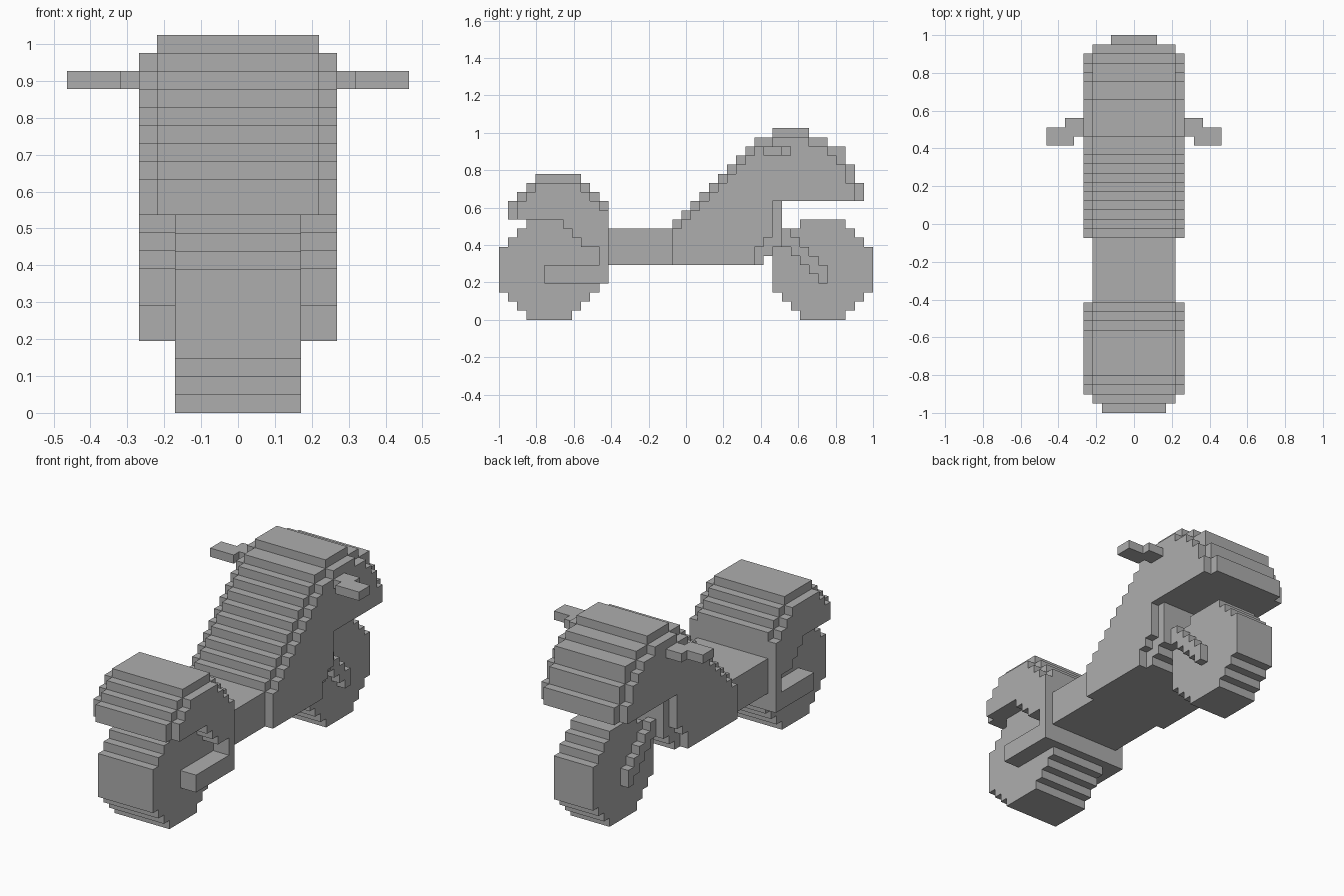
import bpy, bmesh

if "Cube" in bpy.data.objects:
    bpy.data.objects.remove(bpy.data.objects["Cube"])

V = 2 / 41  # one block of the model

grey = bpy.data.materials.new("light grey")
grey.diffuse_color = (0.42, 0.42, 0.42, 1)
grey.use_nodes = True
grey.node_tree.nodes["Principled BSDF"].inputs["Base Color"].default_value = grey.diffuse_color


def columns(runs):
    """Turn (count, bottom, top) runs into one (bottom, top) pair per block column."""
    return [(b, t) for n, b, t in runs for _ in range(n)]


def outline(start, cols):
    """Stepped side outline around neighbouring columns, without redundant points."""
    raw = []
    for k, (b, t) in enumerate(cols):
        raw += [(start + k, t), (start + k + 1, t)]
    for k, (b, t) in reversed(list(enumerate(cols))):
        raw += [(start + k + 1, b), (start + k, b)]
    pts = [p for k, p in enumerate(raw) if p != raw[k - 1]]
    keep = []
    for k, p in enumerate(pts):
        a, c = pts[k - 1], pts[(k + 1) % len(pts)]
        if not (a[0] == p[0] == c[0] or a[1] == p[1] == c[1]):
            keep.append(p)
    return keep


def build(name, start, runs, spans):
    """Extrude a stepped side profile across each x span (in blocks)."""
    bm = bmesh.new()
    pts = outline(start, columns(runs))
    for x0, x1 in spans:
        face = bm.faces.new([bm.verts.new((x0 * V, i * V - 1, k * V)) for i, k in pts])
        ext = bmesh.ops.extrude_face_region(bm, geom=[face])["geom"]
        moved = [g for g in ext if isinstance(g, bmesh.types.BMVert)]
        bmesh.ops.translate(bm, verts=moved, vec=((x1 - x0) * V, 0, 0))
    bmesh.ops.recalc_face_normals(bm, faces=bm.faces)
    mesh = bpy.data.meshes.new(name)
    bm.to_mesh(mesh)
    bm.free()
    mesh.materials.append(grey)
    obj = bpy.data.objects.new(name, mesh)
    bpy.context.collection.objects.link(obj)


def centred(h):
    return [(-h, h)]


def pair(a, b):
    return [(a, b), (-b, -a)]


# Wheels: stepped discs, the one at the front (-y) is wider
WHEEL = [(1, 3, 8), (1, 2, 9), (1, 1, 10), (5, 0, 11), (1, 1, 10), (1, 2, 9), (1, 3, 8)]
build("wide_wheel", 0, WHEEL, centred(3.5))
build("narrow_wheel", 30, WHEEL, centred(2.5))

# Rounded hood over the wide wheel: core plus lower side panels
build("hood_core", 1, [(1, 11, 13), (1, 11, 14), (1, 11, 15), (5, 11, 16),
                       (1, 11, 15), (1, 11, 14), (1, 4, 13)], centred(4.5))
build("hood_sides", 2, [(1, 11, 13), (1, 11, 14), (3, 11, 15), (1, 10, 15), (1, 9, 15),
                        (1, 8, 14), (1, 8, 13), (1, 4, 12)], centred(5.5))
build("axle_arms", 5, [(7, 4, 6)], centred(5.5))

# Low frame between the two halves
build("frame", 12, [(8, 6, 10)], centred(4.5))

# Sloped fairing: raised core plus side panels one block lower
build("fairing_core", 19,
      [(1, 6, t) for t in range(11, 20)]
      + [(1, 6, 20), (1, 7, 20), (1, 8, 21), (3, 13, 21), (2, 13, 20),
         (2, 13, 19), (1, 13, 17), (1, 13, 15)], centred(4.5))
build("fairing_sides", 19,
      [(1, 6, t) for t in range(10, 19)]
      + [(1, 8, 19), (1, 9, 19), (4, 13, 20), (2, 13, 19),
         (1, 13, 18), (1, 13, 17), (1, 13, 15)], centred(5.5))

# Fork arms on both sides of the narrow wheel
build("fork", 30, [(2, 8, 10), (1, 7, 9), (1, 6, 8), (1, 5, 7), (1, 4, 6)], pair(2.5, 3.5))

# Handlebars: stems and offset grips
build("handlebar_stems", 30, [(2, 18, 19)], pair(5.5, 7.5))
build("handlebar_grips", 29, [(2, 18, 19)], pair(6.5, 9.5))
